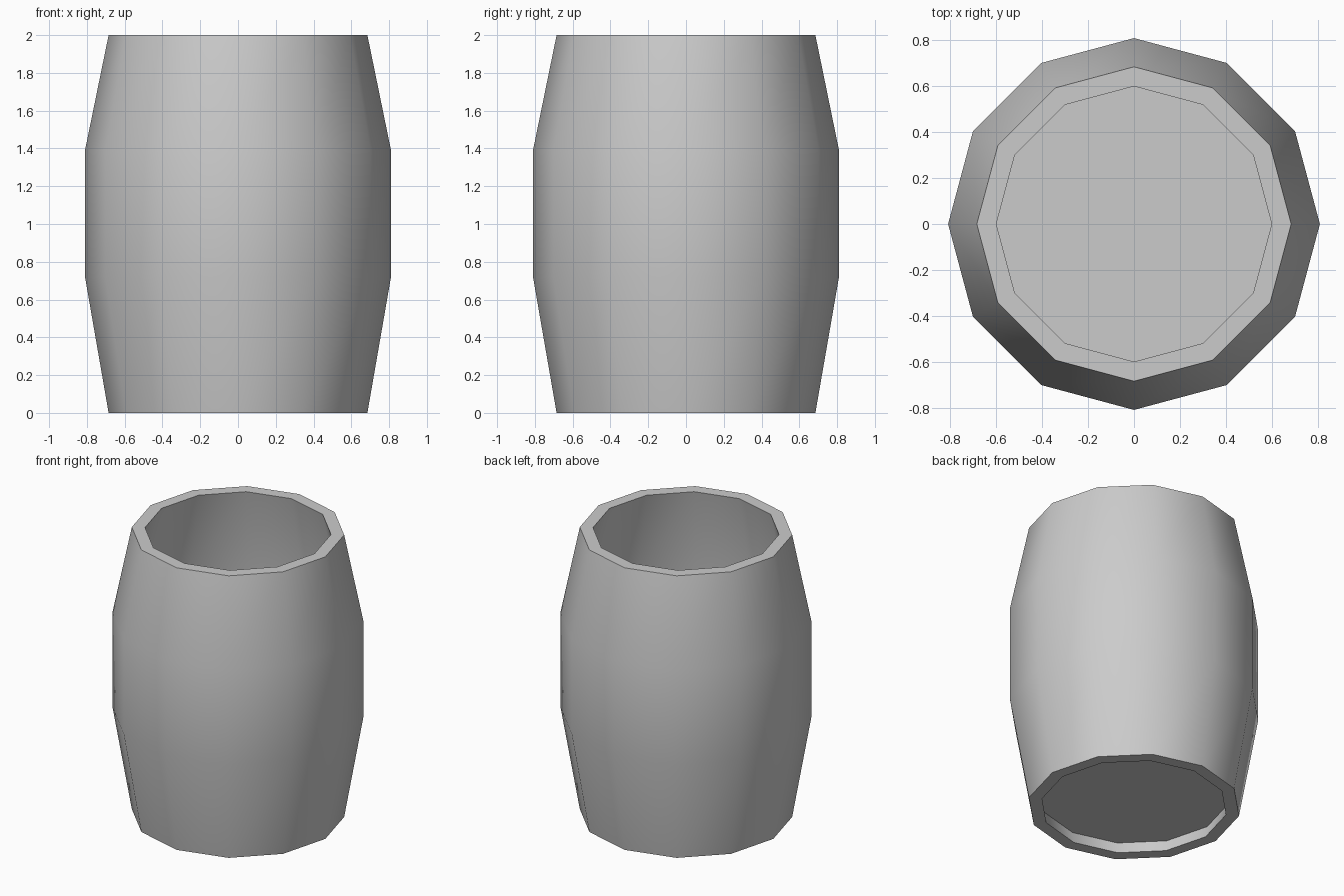
import bpy, bmesh, math

if "Cube" in bpy.data.objects:
    bpy.data.objects.remove(bpy.data.objects["Cube"])

SIDES = 12

def ring(bm, r, z):
    return [bm.verts.new((r * math.cos(2 * math.pi * i / SIDES),
                          r * math.sin(2 * math.pi * i / SIDES), z)) for i in range(SIDES)]

def revolve(name, profile, closed=False):
    """Spin an (r, z) profile; closed joins its ends, otherwise they are capped."""
    bm = bmesh.new()
    rings = [ring(bm, r, z) for r, z in profile]
    pairs = list(zip(rings, rings[1:]))
    if closed:
        pairs.append((rings[-1], rings[0]))
    else:
        bm.faces.new(rings[0])
        bm.faces.new(rings[-1])
    for a, b in pairs:
        for i in range(SIDES):
            j = (i + 1) % SIDES
            bm.faces.new((a[i], a[j], b[j], b[i]))
    bmesh.ops.recalc_face_normals(bm, faces=bm.faces)
    mesh = bpy.data.meshes.new(name)
    bm.to_mesh(mesh)
    bm.free()
    obj = bpy.data.objects.new(name, mesh)
    bpy.context.collection.objects.link(obj)
    bpy.ops.object.select_all(action='DESELECT')
    obj.select_set(True)
    bpy.context.view_layer.objects.active = obj
    bpy.ops.object.shade_smooth_by_angle(angle=math.radians(40))
    return obj

# Bulging hollow wall: outer skin up, inner skin back down
outer = [(0.685, 0.0), (0.81, 0.72), (0.81, 1.39), (0.685, 2.0)]
inner = [(r - 0.085, z) for r, z in reversed(outer)]
revolve("barrel_wall", outer + inner, closed=True)

# Recessed bottom board
revolve("barrel_bottom", [(0.616, 0.08), (0.621, 0.11)])
